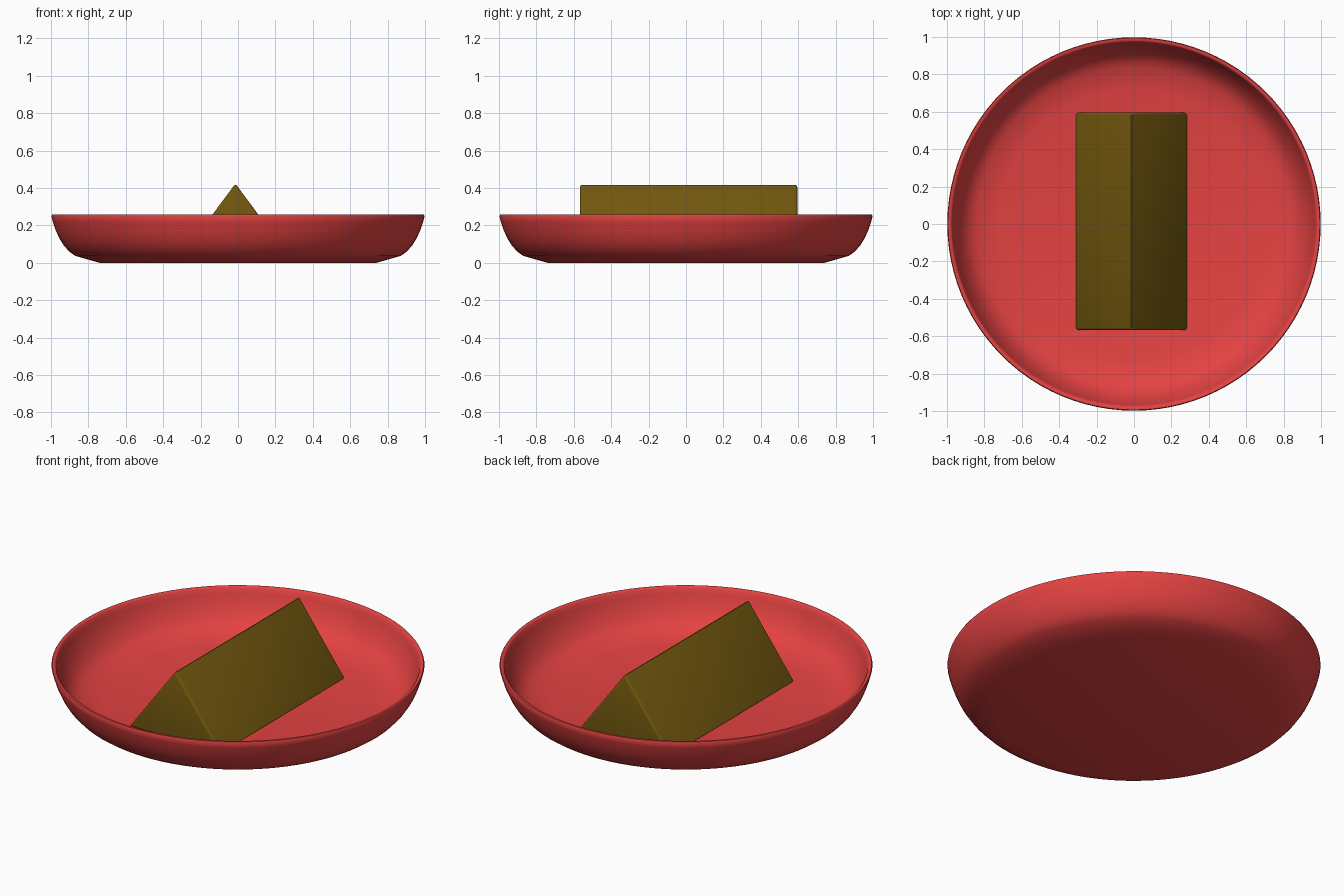
import bpy, bmesh, math

if "Cube" in bpy.data.objects:
    bpy.data.objects.remove(bpy.data.objects["Cube"])


def material(name, rgb):
    m = bpy.data.materials.new(name)
    m.diffuse_color = (*rgb, 1)
    m.use_nodes = True
    m.node_tree.nodes["Principled BSDF"].inputs["Base Color"].default_value = m.diffuse_color
    return m


def add_object(name, bm, mat, angle):
    bmesh.ops.recalc_face_normals(bm, faces=bm.faces)
    me = bpy.data.meshes.new(name)
    bm.to_mesh(me)
    bm.free()
    me.materials.append(mat)
    ob = bpy.data.objects.new(name, me)
    bpy.context.collection.objects.link(ob)
    bpy.ops.object.select_all(action='DESELECT')
    bpy.context.view_layer.objects.active = ob
    ob.select_set(True)
    bpy.ops.object.shade_smooth_by_angle(angle=math.radians(angle))
    return ob


red = material("red", (0.78, 0.055, 0.055))
brown = material("olive brown", (0.17, 0.098, 0.0045))

# Dish: one wall profile (radius, height) spun around z
profile = [(0, 0), (0.74, 0), (0.81, 0.02), (0.87, 0.037), (0.90, 0.058), (0.93, 0.091),
           (0.955, 0.13), (0.975, 0.175), (0.99, 0.22), (0.998, 0.25), (0.994, 0.257),
           (0.98, 0.257), (0.974, 0.25), (0.966, 0.22), (0.95, 0.178), (0.93, 0.137),
           (0.905, 0.10), (0.875, 0.07), (0.84, 0.052), (0.78, 0.035), (0.72, 0.022), (0, 0.02)]
bm = bmesh.new()
verts = [bm.verts.new((r, 0, z)) for r, z in profile]
edges = [bm.edges.new(p) for p in zip(verts, verts[1:])]
bmesh.ops.spin(bm, geom=verts + edges, axis=(0, 0, 1), cent=(0, 0, 0),
               angle=math.tau, steps=96, use_merge=True)
bmesh.ops.remove_doubles(bm, verts=bm.verts, dist=1e-5)
add_object("dish", bm, red, 50)

# Wedge: triangular prism with softened edges
bm = bmesh.new()
tri = [bm.verts.new((x, -0.568, z)) for x, z in ((-0.315, 0.018), (0.287, 0.018), (-0.014, 0.423))]
face = bm.faces.new(tri)
ext = bmesh.ops.extrude_face_region(bm, geom=[face])
bmesh.ops.translate(bm, vec=(0, 1.164, 0),
                    verts=[v for v in ext["geom"] if isinstance(v, bmesh.types.BMVert)])
bmesh.ops.recalc_face_normals(bm, faces=bm.faces)
bmesh.ops.bevel(bm, geom=bm.edges[:], offset=0.013, segments=3, profile=0.5, affect='EDGES')
add_object("wedge", bm, brown, 30)
